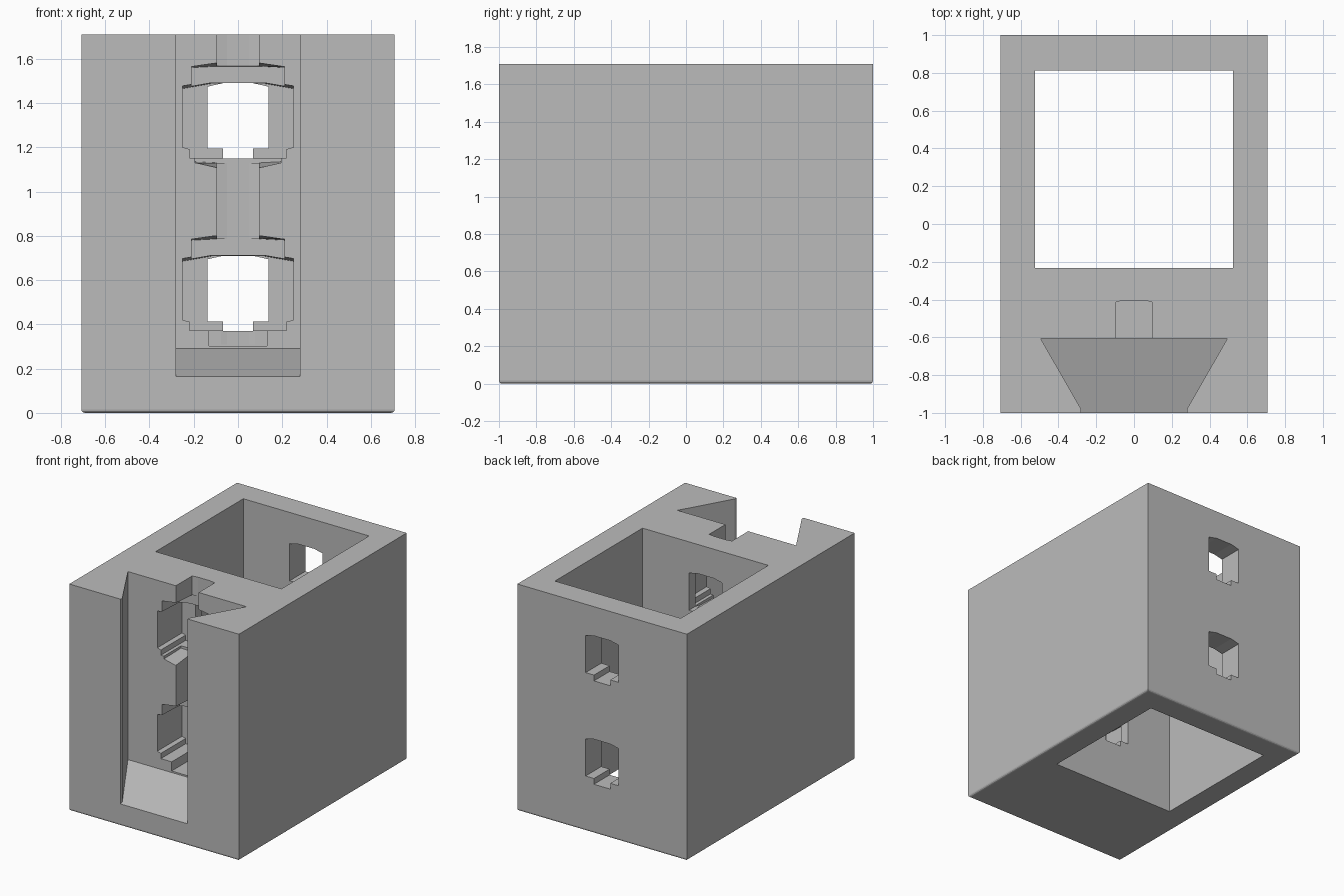
import bpy
import bmesh

old = bpy.data.objects.get("Cube")
if old:
    bpy.data.objects.remove(old, do_unlink=True)

grey = bpy.data.materials.new("plain_grey")
grey.use_nodes = True
colour = (0.5, 0.5, 0.5, 1)
grey.diffuse_color = colour
grey.node_tree.nodes["Principled BSDF"].inputs["Base Color"].default_value = colour

TOP = 1.71
WALL = -0.605      # rear wall of the dovetail slot


def loft(name, ring_a, ring_b):
    """Closed solid between two matching rings of points."""
    bm = bmesh.new()
    a = [bm.verts.new(p) for p in ring_a]
    b = [bm.verts.new(p) for p in ring_b]
    n = len(a)
    bm.faces.new(a)
    bm.faces.new(b)
    for i in range(n):
        j = (i + 1) % n
        bm.faces.new((a[i], a[j], b[j], b[i]))
    bmesh.ops.recalc_face_normals(bm, faces=bm.faces)
    mesh = bpy.data.meshes.new(name)
    bm.to_mesh(mesh)
    bm.free()
    obj = bpy.data.objects.new(name, mesh)
    bpy.context.collection.objects.link(obj)
    mesh.materials.append(grey)
    return obj


def mirrored(half):
    """Complete a right-hand profile by mirroring it across x = 0."""
    return half + [(-x, v) for x, v in reversed(half)]


def upright(name, half, floor, top):
    """Vertical solid from a plan profile; floor gives z for each y."""
    plan = mirrored(half)
    return loft(name, [(x, y, floor(y)) for x, y in plan],
                [(x, y, top) for x, y in plan])


def tunnel(name, half_front, half_back, y0, y1, dz):
    """Front-to-back solid that can taper."""
    return loft(name, [(x, y0, z + dz) for x, z in mirrored(half_front)],
                [(x, y1, z + dz) for x, z in mirrored(half_back)])


# Body with softened bottom edges
block = upright("block", [(0.708, -1), (0.708, 1)], lambda y: 0, TOP)
bm = bmesh.new()
bm.from_mesh(block.data)
low = [e for e in bm.edges if all(v.co.z < 0.01 for v in e.verts)]
bmesh.ops.bevel(bm, geom=low, offset=0.016, segments=3, profile=0.5, affect='EDGES')
bm.to_mesh(block.data)
bm.free()

cutters = []

# Square shaft through the body
cutters.append(upright("shaft_cutter", [(0.525, -0.232), (0.525, 0.813)],
                       lambda y: -0.2, TOP + 0.2))

# Dovetail slot with a floor that rises towards the rear
cutters.append(upright("dovetail_cutter",
                       [(0.28, -1.1), (0.28, -0.98), (0.495, WALL)],
                       lambda y: 0.165 + (y + 1) * 0.32, TOP + 0.2))

# Narrow groove up the slot wall, wider at its foot
groove = [(0.095, -0.7), (0.095, -0.412), (0.05, -0.405)]
cutters.append(upright("groove_cutter", groove, lambda y: 0.31, TOP + 0.2))
cutters.append(upright("groove_foot_cutter", [(0.13, -0.7), (0.13, -0.409)],
                       lambda y: 0.303, 0.41))

# Two stepped openings, one above the other
for label, dz in (("lower", -0.78), ("upper", 0)):
    if label == "upper":
        foot_front = [(0.1, 1.108), (0.195, 1.13), (0.195, 1.152), (0.21, 1.16)]
        foot_back = [(0.1, 1.13), (0.195, 1.135), (0.195, 1.152), (0.21, 1.16)]
    else:
        foot_front = foot_back = [(0.1, 1.157), (0.21, 1.157)]
    cutters.append(tunnel(label + "_mouth_cutter",
                          foot_front + [(0.21, 1.565), (0.1, 1.581)],
                          foot_back + [(0.21, 1.56), (0.1, 1.566)],
                          WALL - 0.01, -0.4, dz))
    pocket = [(0.22, 1.152), (0.22, 1.192), (0.25, 1.2)]
    cutters.append(tunnel(label + "_pocket_cutter",
                          pocket + [(0.25, 1.478), (0.12, 1.5)],
                          pocket + [(0.25, 1.465), (0.12, 1.488)],
                          WALL - 0.012, -0.31, dz))
    keyhole = [(0.068, 1.15), (0.068, 1.194), (0.138, 1.194),
               (0.138, 1.474), (0.068, 1.49)]
    cutters.append(tunnel(label + "_keyhole_cutter", keyhole, keyhole,
                          WALL - 0.014, 1.2, dz))

# Carve every recess out of the body
for cutter in cutters:
    mod = block.modifiers.new(cutter.name, 'BOOLEAN')
    mod.operation = 'DIFFERENCE'
    mod.solver = 'EXACT'
    mod.object = cutter

bpy.context.view_layer.update()
evaluated = block.evaluated_get(bpy.context.evaluated_depsgraph_get())
carved = bpy.data.meshes.new_from_object(evaluated)
block.modifiers.clear()
block.data = carved
for cutter in cutters:
    bpy.data.objects.remove(cutter, do_unlink=True)
